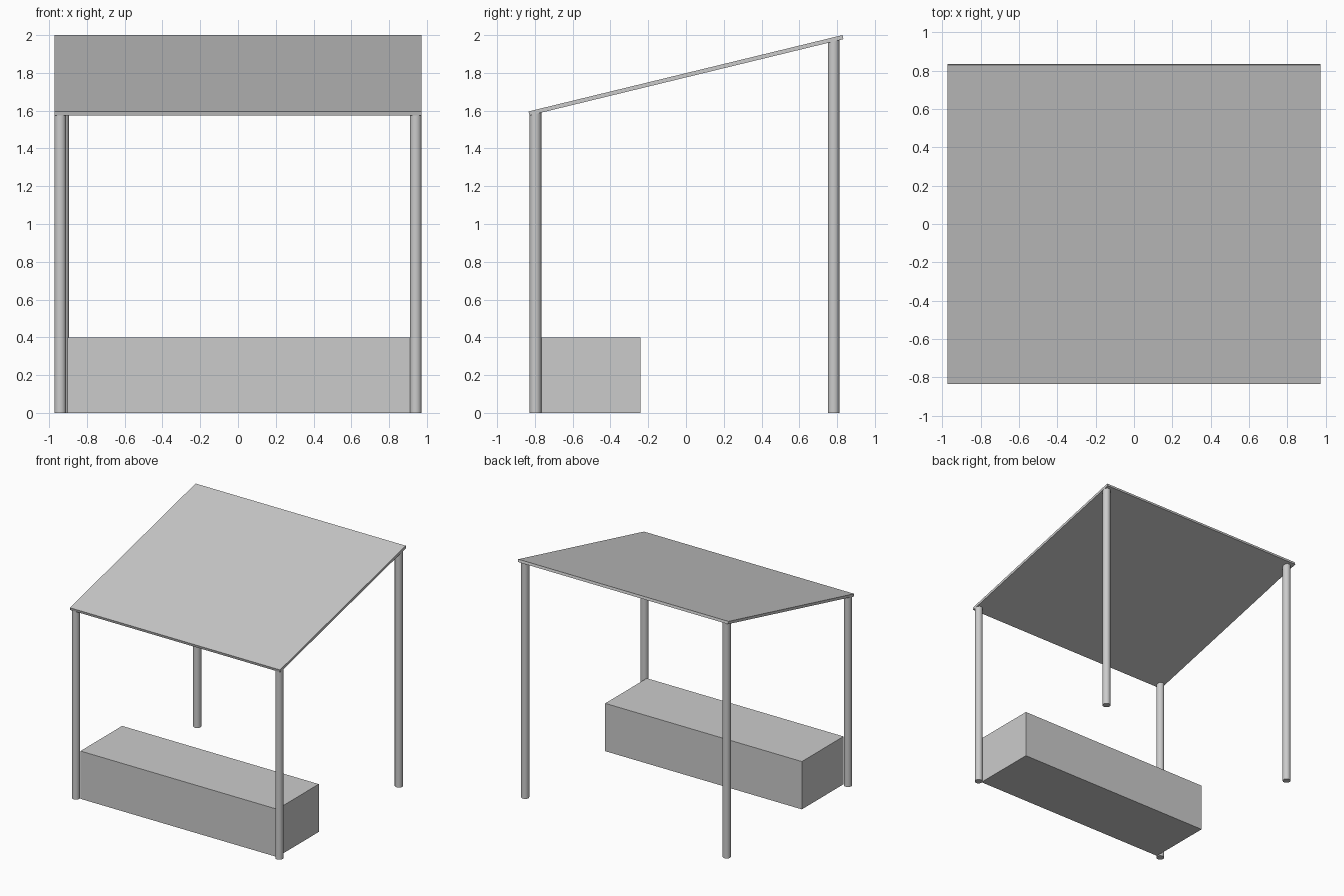
import bpy, math

if "Cube" in bpy.data.objects:
    bpy.data.objects.remove(bpy.data.objects["Cube"])


def box(name, size, centre, tilt=0.0):
    bpy.ops.mesh.primitive_cube_add(size=1, location=centre)
    ob = bpy.context.object
    ob.name = name
    ob.scale = size
    bpy.ops.object.transform_apply(location=False, rotation=False, scale=True)
    ob.rotation_euler.x = tilt
    return ob


def post(name, x, y, height):
    bpy.ops.mesh.primitive_cylinder_add(vertices=32, radius=0.031, depth=height,
                                        location=(x, y, height / 2))
    bpy.context.object.name = name
    bpy.ops.object.shade_smooth_by_angle(angle=math.radians(30))


# Sloping roof slab, low at the front
THICK = 0.022
TILT = math.atan2(0.404, 1.662)
LENGTH = math.hypot(0.404, 1.662)
ROOF_Z = 2.0 - (LENGTH * math.sin(TILT) + THICK * math.cos(TILT)) / 2
box("roof", (1.945, LENGTH, THICK), (0, 0, ROOF_Z), TILT)

# Four round posts, ending inside the roof underside
for name, x, y in (("front_left_post", -0.941, -0.797),
                   ("front_right_post", 0.941, -0.797),
                   ("back_left_post", -0.925, 0.782),
                   ("back_right_post", 0.941, 0.782)):
    post(name, x, y, ROOF_Z + y * math.tan(TILT) - 0.004)

# Solid bench between the front posts
box("bench", (1.82, 0.55, 0.4), (0.007, -0.517, 0.2))
